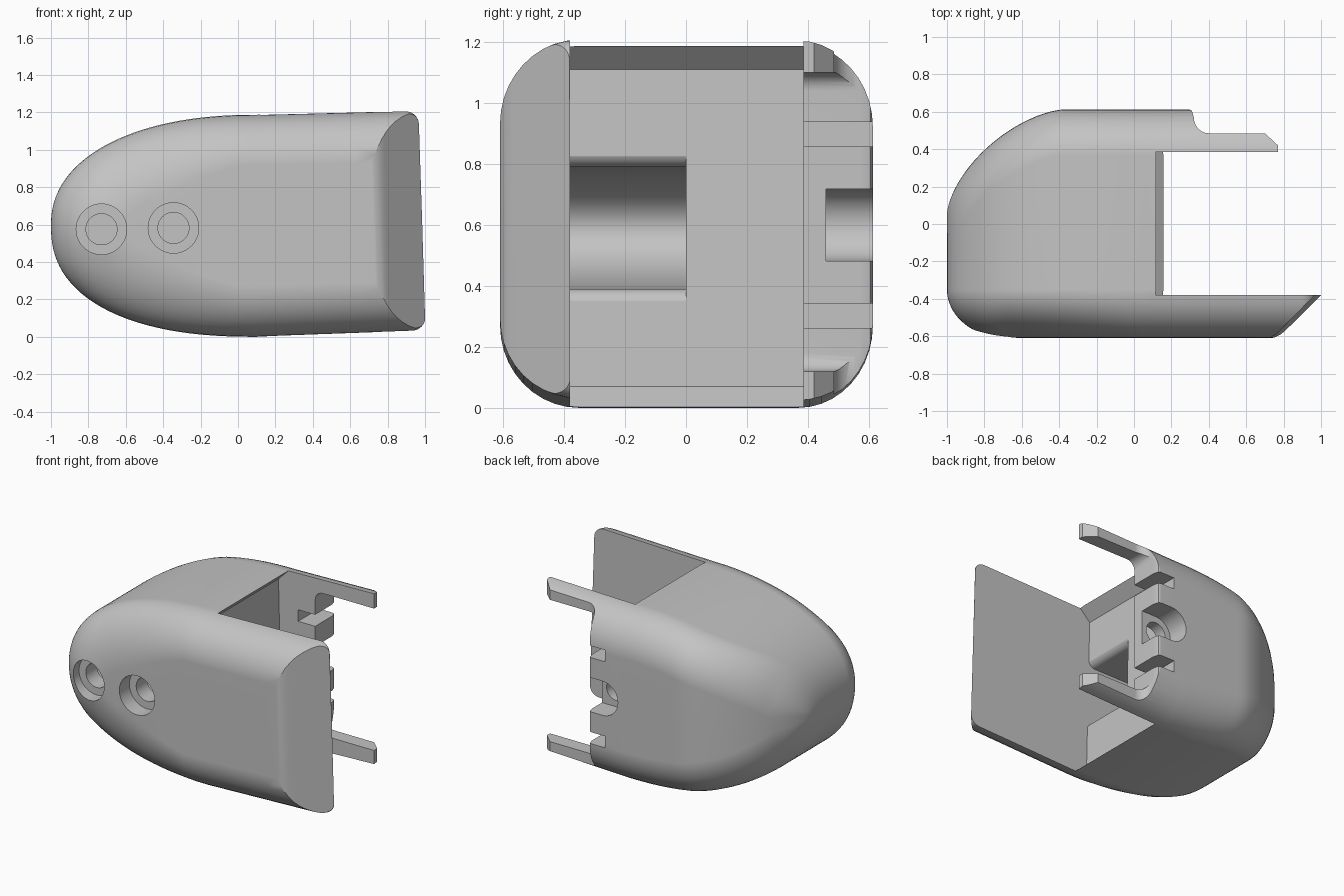
import bpy, bmesh
from math import sin, cos, pi, sqrt

if "Cube" in bpy.data.objects:
    bpy.data.objects.remove(bpy.data.objects["Cube"])

grey = bpy.data.materials.new("plain grey")
grey.use_nodes = True
colour = (0.55, 0.55, 0.55, 1)
grey.diffuse_color = colour
grey.node_tree.nodes["Principled BSDF"].inputs["Base Color"].default_value = colour

MID = 0.595      # height of the nose tip


def loft(name, rings):
    bm = bmesh.new()
    rows = [[bm.verts.new(p) for p in ring] for ring in rings]
    n = len(rows[0])
    for a, b in zip(rows, rows[1:]):
        for i in range(n):
            j = (i + 1) % n
            bm.faces.new((a[i], a[j], b[j], b[i]))
    bm.faces.new(rows[0])
    bm.faces.new(rows[-1])
    bmesh.ops.recalc_face_normals(bm, faces=bm.faces)
    mesh = bpy.data.meshes.new(name)
    bm.to_mesh(mesh)
    bm.free()
    obj = bpy.data.objects.new(name, mesh)
    bpy.context.collection.objects.link(obj)
    mesh.materials.append(grey)
    return obj


def arc(cx, cz, rx, rz, start, end, steps=10):
    angles = [start + (end - start) * i / steps for i in range(steps + 1)]
    return [(cx + rx * cos(a), cz + rz * sin(a)) for a in angles]


def prism_y(name, outline, y0, y1):
    return loft(name, [[(x, y, z) for x, z in outline] for y in (y0, y1)])


def prism_z(name, outline, z0, z1, lean=0):
    return loft(name, [[(x - lean * (z - 0.1), y, z) for x, y in outline]
                       for z in (z0, z1)])


def box(x0, x1, z0, z1):
    return [(x0, z0), (x1, z0), (x1, z1), (x0, z1)]


def drill(x, z, r, y0, y1):
    return prism_y("drill", arc(x, z, r, r, 0, 2 * pi, 48)[:-1], y0, y1)


def oval(u, power):
    # Quarter of a rounded curve: 1 at u = 0, falling to 0 at u = 1
    u = min(1, max(0, u))
    return (1 - u ** power) ** (1 / power)


def shell_section(x):
    # Rounded rectangle across the body at station x
    nose = (0.1 - x) / 1.1
    tail = max(0, -nose * 1.1 / 0.8)
    corner = 0.07 * (1 - oval((x - 0.915) / 0.07, 2))
    up = (0.592 + 0.02 * tail - corner) * oval(nose, 2.2)
    down = (MID - 0.03 * tail - corner) * oval(nose, 2.35)
    bulge = 0.26 * oval((-0.68 - x) / 0.32, 2)
    front = -0.35 - bulge
    back = 0.05 + 0.563 * oval((-0.37 - x) / 0.63, 1.6)
    ring = []
    for y, ry, z, side, start in ((back, 0.245, up, 1, 0), (front, bulge, up, 1, 1),
                                  (front, bulge, down, -1, 2), (back, 0.245, down, -1, 3)):
        if y > 0:
            rz = min(0.27, 0.85 * z)
            cy = y - ry
        else:
            rz = min(0.27 + 0.26 * max(0, -x), z)
            cy = y + ry
        ring += arc(cy, MID + side * (z - rz), ry, rz,
                    start * pi / 2, (start + 1) * pi / 2)
    # The tail end leans slightly
    return [(x - 0.03 * tail * (z - 0.6), y, z) for y, z in ring]


stations = [0.1 - 1.1 * cos(0.035 + (pi / 2 - 0.035) * i / 36) for i in range(37)]
stations += [0.37, 0.64, 0.915]
stations += [0.915 + 0.07 * sin(i * pi / 16) for i in range(1, 9)]
body = loft("shell_body", [shell_section(x) for x in stations])

# Open bay with chamfered lips at top and bottom
bay = [(0.12, 1.3), (0.12, 1.19), (0.04, 1.11), (0.065, 0.07), (0.16, 0),
       (0.16, -0.1), (2, -0.1), (2, 1.3)]
cutters = [prism_y("bay", bay, -0.38, 0.385)]

# Slanted end of the front plate, with a softened edge
cutters.append(prism_z("plate_chamfer", [
    (0.725, -0.8), (0.725, -0.613), (0.755, -0.607), (0.785, -0.592), (0.81, -0.57),
    (1.0, -0.38), (1.3, -0.08), (1.3, -0.8)], -0.1, 1.3, 0.03))

# Back wall trimmed to leave two prongs with chamfered tips
fillet = arc(0.4, 0.57, 0.08, 0.085, pi, 3 * pi / 2, 8)
cutters.append(prism_z("prong_outside", [(0.29, 0.8), (0.29, 0.615), (0.31, 0.605)] + fillet + [
    (0.7, 0.485), (0.77, 0.42), (0.77, 0.3), (2, 0.3), (2, 0.8)], -0.1, 1.3))
r = 0.06
window = arc(0.32 + r, 0.12 + r, r, r, 3 * pi / 2, pi, 6)
window += arc(0.32 + r, 1.1 - r, r, r, pi, pi / 2, 6) + [(2, 1.1), (2, 0.12)]
cutters.append(prism_y("prong_gap", window, 0.3, 0.8))

# Latch notches and the open screw seat in the back wall
for z0, z1 in ((0.857, 0.937), (0.262, 0.342)):
    cutters.append(prism_y("notch", box(0.19, 0.5, z0, z1), 0.3, 0.8))
seat = arc(0.21, 0.6, 0.118, 0.118, pi / 2, 3 * pi / 2, 24) + [(0.5, 0.482), (0.5, 0.718)]
cutters.append(prism_y("screw_seat", seat, 0.46, 0.8))
cutters.append(drill(0.21, 0.6, 0.075, 0.3, 0.5))

# Deep rounded pocket behind the front plate, with a rounded mouth
pocket = [(0.2, 0.845)] + arc(-0.005, 0.845, 0.055, 0.055, 0, -pi / 2, 8)
pocket += arc(-0.45, 0.59, 0.42, 0.2, pi / 2, 3 * pi / 2, 24)
pocket += arc(0.005, 0.335, 0.055, 0.055, pi / 2, 0, 8) + [(0.2, 0.335)]
cutters.append(prism_y("pocket", pocket, -0.38, 0))

# Counterbored screw holes in the front
for x, z in ((-0.73, 0.575), (-0.345, 0.582)):
    cutters.append(drill(x, z, 0.135, -0.8, -0.5))
    cutters.append(drill(x, z, 0.083, -0.6, -0.3))

bpy.context.view_layer.objects.active = body
for cutter in cutters:
    cut = body.modifiers.new("cut", 'BOOLEAN')
    cut.operation = 'DIFFERENCE'
    cut.solver = 'EXACT'
    cut.object = cutter
    bpy.ops.object.modifier_apply(modifier=cut.name)
    bpy.data.objects.remove(cutter)

bpy.ops.object.select_all(action='DESELECT')
body.select_set(True)
bpy.ops.object.shade_smooth_by_angle(angle=0.5)
soft = body.modifiers.new("even_shading", 'WEIGHTED_NORMAL')
soft.keep_sharp = True
